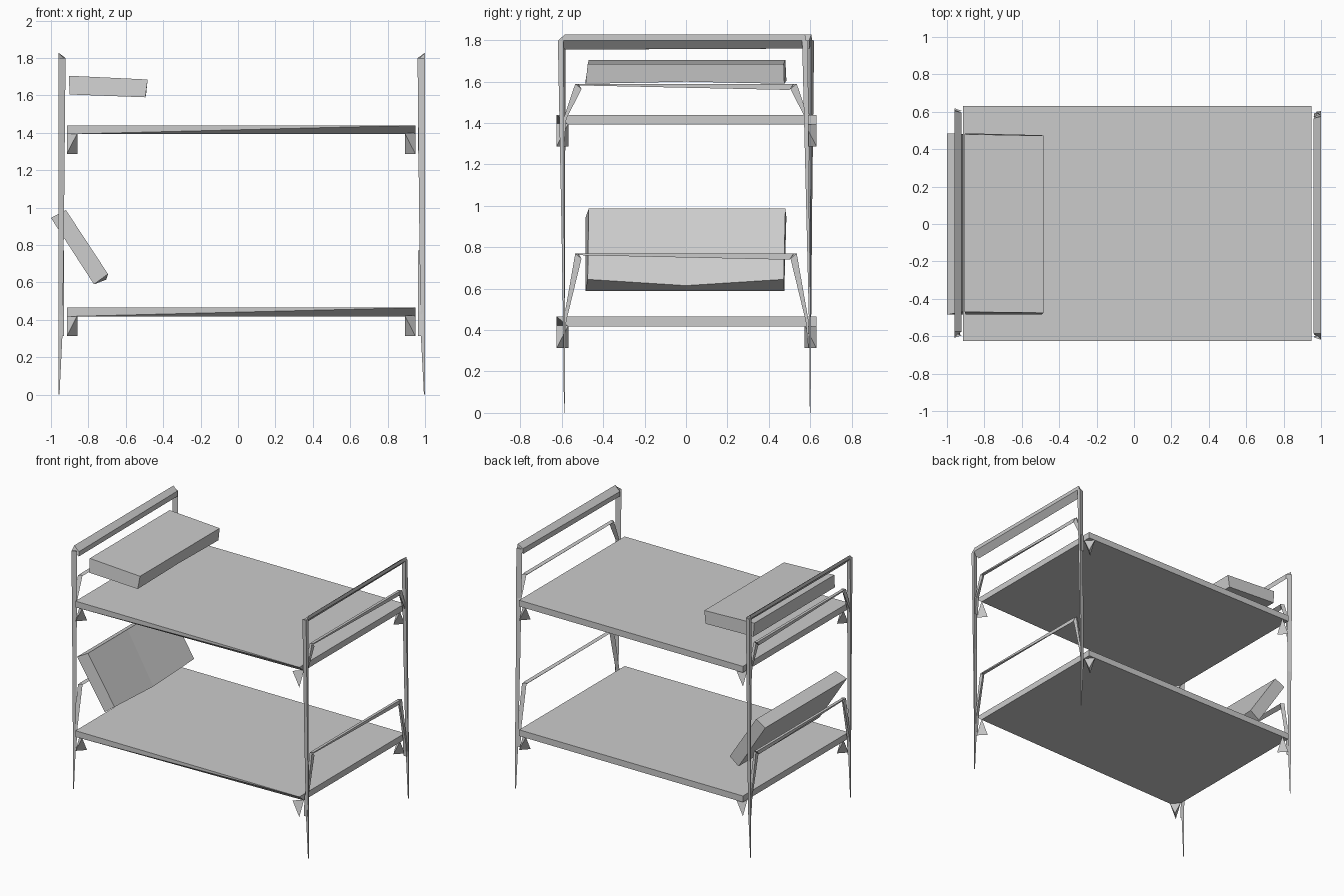
import bpy, bmesh

if "Cube" in bpy.data.objects:
    bpy.data.objects.remove(bpy.data.objects["Cube"])

grey = bpy.data.materials.new("plain grey")
grey.diffuse_color = (0.6, 0.6, 0.6, 1)
grey.use_nodes = True
grey.node_tree.nodes["Principled BSDF"].inputs["Base Color"].default_value = grey.diffuse_color


def finish(name, bm):
    bmesh.ops.recalc_face_normals(bm, faces=bm.faces)
    me = bpy.data.meshes.new(name)
    bm.to_mesh(me)
    bm.free()
    me.materials.append(grey)
    ob = bpy.data.objects.new(name, me)
    bpy.context.collection.objects.link(ob)
    return ob


def hull(name, points):
    """Solid wrapped around a few corner points."""
    bm = bmesh.new()
    verts = [bm.verts.new(p) for p in points]
    bmesh.ops.convex_hull(bm, input=verts)
    return finish(name, bm)


def loft(name, sections):
    """Closed solid through matching cross-sections."""
    bm = bmesh.new()
    rings = [[bm.verts.new(p) for p in s] for s in sections]
    n = len(rings[0])
    for a, b in zip(rings, rings[1:]):
        for i in range(n):
            j = (i + 1) % n
            bm.faces.new((a[i], a[j], b[j], b[i]))
    bm.faces.new(rings[0])
    bm.faces.new(rings[-1])
    return finish(name, bm)


X0, X1, Y0, Y1 = -0.915, 0.948, -0.625, 0.63
tiers = {"upper": 1.44, "lower": 0.465}

for tier, top in tiers.items():
    # Bed slab, with the front face tucking under toward the foot end
    low = top - 0.047
    slab = [(x, y, top) for x in (X0, X1) for y in (Y0, Y1)]
    slab += [(X0, Y0, low), (X0, Y1, low), (X1, Y1, low), (X1, Y0 + 0.055, low)]
    hull(tier + "_bed_slab", slab)

    # Corner brackets: wedge with crossed top and bottom edges
    for x, dx in ((X0, 0.056), (X1, -0.056)):
        for y, dy in ((Y0, 0.057), (Y1, -0.057)):
            hull(tier + "_corner_bracket",
                 [(x + dx, y, low + 0.005), (x, y + dy, low + 0.005),
                  (x, y, top - 0.152), (x + dx, y + dy, top - 0.152)])

    # Low end rails, thick at the back and thin at the front, on splayed legs
    rail = top + (0.15 if tier == "upper" else 0.305)
    for end, xo, xi in (("head", -0.957, -0.93), ("foot", 0.99, 0.963)):
        loft(f"{tier}_{end}_low_rail",
             [[(xo, -0.52, rail), (xi, -0.52, rail - 0.005), (xo, -0.52, rail - 0.008)],
              [(xo, 0.52, rail), (xi, 0.52, rail - 0.005), (xo, 0.50, rail - 0.03)]])
        for s in (-1, 1):
            loft(f"{tier}_{end}_rail_leg",
                 [[(xo, s * 0.535, rail), (xi, s * 0.52, rail), (xo, s * 0.505, rail - 0.025)],
                  [(xo, s * 0.592, top - 0.02), (xi, s * 0.585, top - 0.02),
                   (xo, s * 0.578, top - 0.02)],
                  [(xo, s * 0.594, top - 0.15), (xi, s * 0.592, top - 0.15),
                   (xo, s * 0.59, top - 0.15)]])

# Tapering corner posts and the high rail at each end
for end, xo, xi, yf, yb in (("head", -0.96, -0.922, -0.595, 0.605),
                            ("foot", 1.0, 0.96, -0.605, 0.575)):
    for y, foot_y, s in ((yf, -0.588, -1), (yb, 0.60, 1)):
        def ring(yy, z, wx, wy):
            inner = xo + (xi - xo) * wx
            return [(xo, yy + s * wy, z), (inner, yy, z), (xo, yy - s * wy, z)]
        loft(end + "_post",
             [ring(y, 1.80, 1, 0.014),
              ring((y + foot_y) / 2, 1.0, 0.8, 0.007),
              ring(foot_y, 0.35, 0.6, 0.004),
              ring(foot_y, 0.0, 0.15, 0.002)])
    loft(end + "_high_rail",
         [[(xo, yf - 0.012, 1.80), (xo, yf + 0.02, 1.828), (xi, yf + 0.02, 1.79),
           (xi, yf + 0.02, 1.755)],
          [(xo, yb + 0.005, 1.80), (xo, yb, 1.828), (xi, yb - 0.01, 1.80),
           (xi, yb - 0.01, 1.76)]])


def pillow(name, profile, middle):
    """Pillow from an end profile and a slightly different middle profile."""
    loft(name, [[(x, y, z) for (x, z), y in zip(prof, ys)]
                for prof, ys in ((profile, (-0.47, -0.475, -0.485, -0.485)),
                                 (middle, (0, 0, 0, 0)),
                                 (profile, (0.48, 0.472, 0.475, 0.485)))])


pillow("upper_pillow",
       [(-0.905, 1.705), (-0.483, 1.685), (-0.495, 1.59), (-0.9, 1.605)],
       [(-0.905, 1.705), (-0.483, 1.685), (-0.492, 1.60), (-0.9, 1.605)])
pillow("lower_pillow",
       [(-0.92, 0.987), (-0.695, 0.645), (-0.77, 0.59), (-1.0, 0.945)],
       [(-0.92, 0.987), (-0.705, 0.615), (-0.77, 0.59), (-1.0, 0.945)])
